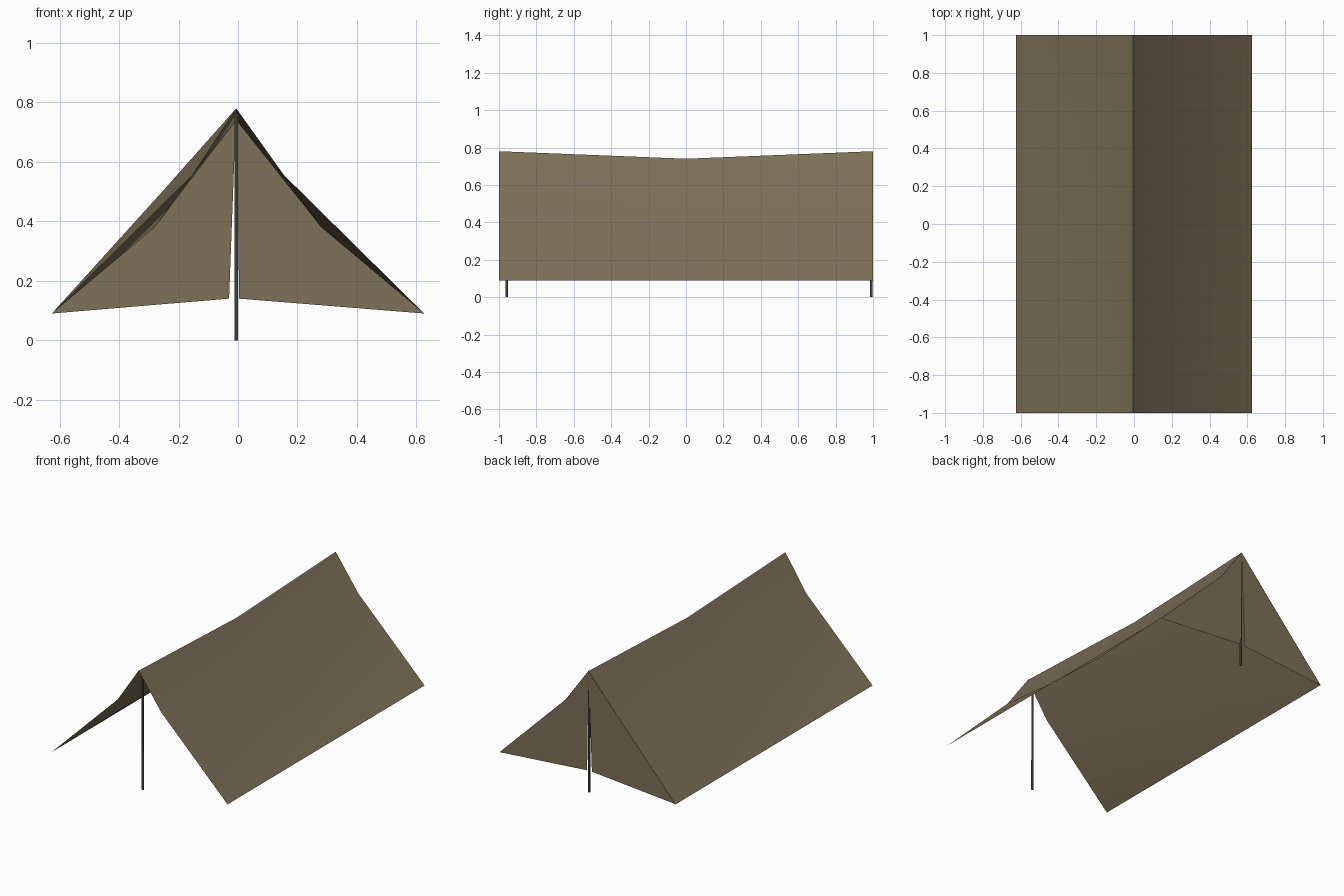
import bpy, bmesh

if "Cube" in bpy.data.objects:
    bpy.data.objects.remove(bpy.data.objects["Cube"])

def material(name, rgb):
    m = bpy.data.materials.new(name)
    m.diffuse_color = (*rgb, 1)
    m.use_nodes = True
    m.node_tree.nodes["Principled BSDF"].inputs["Base Color"].default_value = m.diffuse_color
    return m

canvas = material("olive canvas", (0.205, 0.165, 0.098))
wood = material("dark wood", (0.12, 0.10, 0.065))

def add_object(name, bm, mat, smooth=True):
    me = bpy.data.meshes.new(name)
    bm.to_mesh(me)
    bm.free()
    me.materials.append(mat)
    ob = bpy.data.objects.new(name, me)
    bpy.context.collection.objects.link(ob)
    for p in me.polygons:
        p.use_smooth = smooth
    return ob

CX = -0.006
# half profiles from ridge to hem (x, z): ends kink, middle sags
END = [(CX, 0.78), (0.155, 0.555), (0.626, 0.09)]
MID = [(CX, 0.74), (0.28, 0.38), (0.626, 0.09)]
TIGHT = [(CX, 0.78), (0.25, 0.505), (0.626, 0.09)]

def roof_panel(name, side, back):
    bm = bmesh.new()
    rows = []
    for y, prof in ((-1, END), (0, MID), (1, back)):
        rows.append([bm.verts.new((CX if i == 0 else side * x, y, z))
                     for i, (x, z) in enumerate(prof)])
    for a, b in zip(rows, rows[1:]):
        for i in range(2):
            q = [a[i], a[i + 1], b[i + 1], b[i]]
            bm.faces.new(q if side > 0 else q[::-1])
    add_object(name, bm, canvas)

roof_panel("right_roof", 1, END)
roof_panel("left_roof", -1, TIGHT)

# closed rear flaps, split along the middle
def flap(name, side, prof, hem_x):
    bm = bmesh.new()
    pts = [(CX, 0.78)] + [(side * x, z) for x, z in prof[1:]] + [(hem_x, 0.14)]
    f = bm.faces.new([bm.verts.new((x, 0.998, z)) for x, z in pts])
    if side > 0:
        f.normal_flip()
    f.normal_update()
    bmesh.ops.triangulate(bm, faces=[f])
    add_object(name, bm, canvas, False)

flap("right_rear_flap", 1, END, 0.004)
flap("left_rear_flap", -1, TIGHT, -0.03)

# thin support poles
def pole(name, y, top):
    bm = bmesh.new()
    bmesh.ops.create_cone(bm, cap_ends=True, segments=6, radius1=0.007,
                          radius2=0.006, depth=top)
    bmesh.ops.translate(bm, verts=bm.verts, vec=(CX, y, top / 2))
    add_object(name, bm, wood, False)

pole("front_pole", -0.958, 0.765)
pole("rear_pole", 0.991, 0.765)
